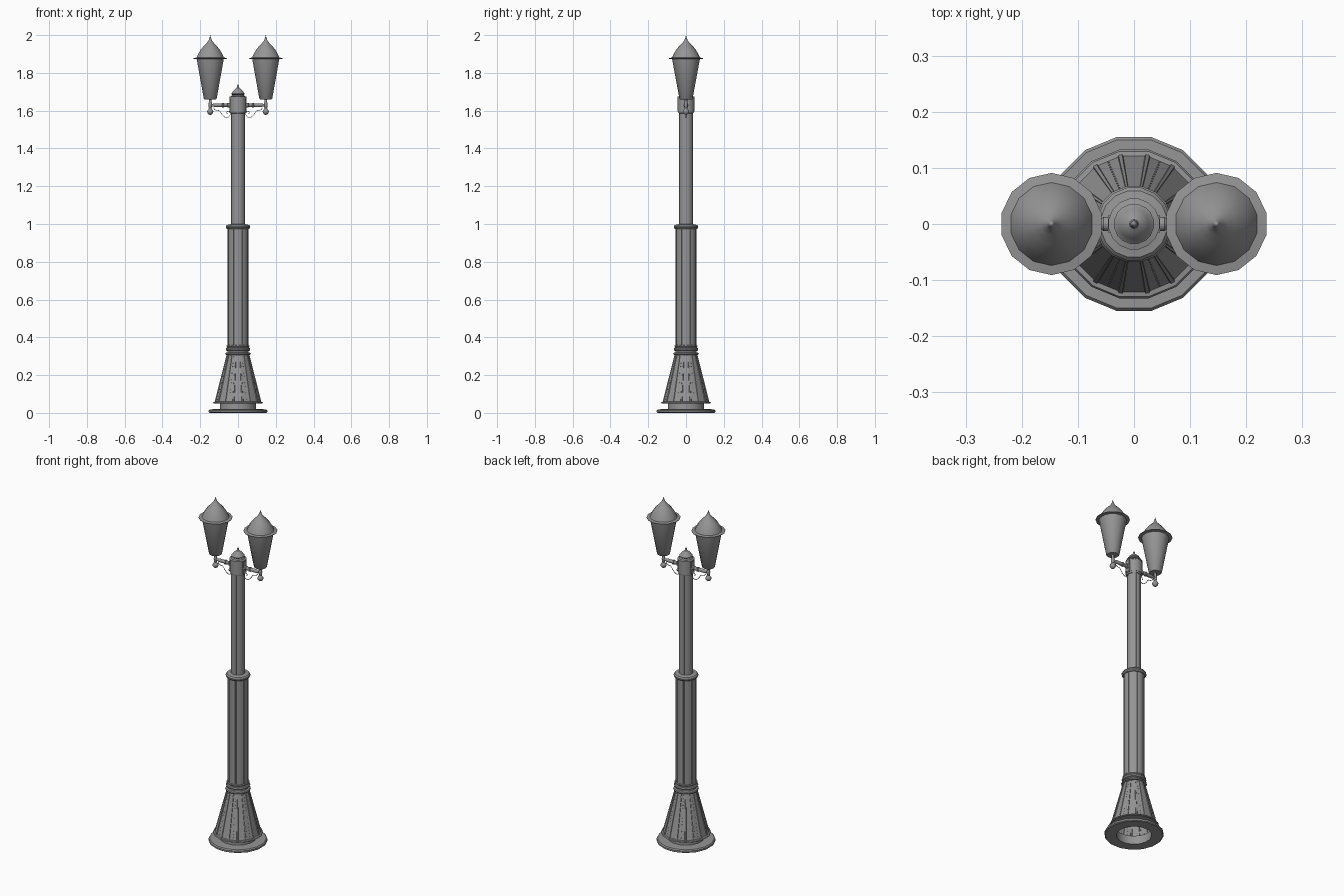
import bpy, bmesh, math
from mathutils import Matrix

if "Cube" in bpy.data.objects:
    bpy.data.objects.remove(bpy.data.objects["Cube"])

STEP = math.radians(22.5)
IRON = bpy.data.materials.new("dark_iron")
IRON.diffuse_color = (.3, .3, .3, 1)
IRON.use_nodes = True
IRON.node_tree.nodes["Principled BSDF"].inputs["Base Color"].default_value = IRON.diffuse_color


def finish(name, bm, matrix=None):
    bmesh.ops.remove_doubles(bm, verts=bm.verts, dist=1e-5)
    bmesh.ops.recalc_face_normals(bm, faces=bm.faces)
    mesh = bpy.data.meshes.new(name)
    bm.to_mesh(mesh)
    bm.free()
    if matrix:
        mesh.transform(matrix)
    mesh.materials.append(IRON)
    ob = bpy.data.objects.new(name, mesh)
    bpy.context.collection.objects.link(ob)
    bpy.ops.object.select_all(action='DESELECT')
    ob.select_set(True)
    bpy.context.view_layer.objects.active = ob
    bpy.ops.object.shade_smooth_by_angle(angle=math.radians(35))
    return ob


def lathe(name, profile, sides=16, start=STEP / 2, pattern=((0, 0),), matrix=None):
    """Revolve (radius, height) points; pattern = (step fraction, radius offset) for flutes and ribs."""
    bm = bmesh.new()
    rings = []
    for r, z in profile:
        ring = []
        for i in range(sides):
            for frac, dr in pattern:
                a = start + (i + frac) * math.tau / sides
                rr = max(r + dr, 0) if r > 0 else 0
                ring.append(bm.verts.new((rr * math.cos(a), rr * math.sin(a), z)))
        rings.append(ring)
    for lo, hi in zip(rings, rings[1:]):
        n = len(lo)
        for i in range(n):
            j = (i + 1) % n
            bm.faces.new((lo[i], lo[j], hi[j], hi[i]))
    return finish(name, bm, matrix)


def tube(name, pts, radius):
    cu = bpy.data.curves.new(name, 'CURVE')
    cu.dimensions = '3D'
    cu.bevel_depth = radius
    cu.bevel_resolution = 1
    cu.resolution_u = 5
    cu.materials.append(IRON)
    sp = cu.splines.new('BEZIER')
    sp.bezier_points.add(len(pts) - 1)
    for p, co in zip(sp.bezier_points, pts):
        p.co = co
        p.handle_left_type = p.handle_right_type = 'AUTO'
    ob = bpy.data.objects.new(name, cu)
    bpy.context.collection.objects.link(ob)
    return ob


# Hollow base plate with neck
lathe("base_plate", [(.094, .05), (.094, 0), (.153, 0), (.158, .004), (.158, .013),
                     (.153, .019), (.097, .02), (.097, .052)])

# Conical skirt: lower flange, ribbed cone
lathe("skirt_flange", [(.094, .05), (.131, .05), (.135, .053), (.132, .058), (.12, .06)])
lathe("ribbed_skirt", [(.126, .057), (.06, .312)],
      pattern=((-.07, 0), (.07, 0), (.1, -.003), (.9, -.003)))

# Rivet rows on the skirt panels
bm = bmesh.new()
for k in range(8):
    a = STEP * (2 * k + 1)
    for i in range(14):
        t = (i + .8) / 14.6
        r = (.123 - .066 * t) * math.cos(.4 * STEP)
        bmesh.ops.create_icosphere(bm, subdivisions=1, radius=.002, matrix=Matrix.Translation(
            (r * math.cos(a), r * math.sin(a), .057 + .255 * t)))
finish("skirt_rivets", bm)

# Mouldings above the skirt
lathe("lower_moulding", [(.05, .306), (.067, .308), (.069, .313), (.066, .318), (.057, .321),
                         (.057, .327), (.063, .33), (.066, .337), (.063, .344), (.058, .347),
                         (.061, .351), (.061, .356), (.048, .361)])

# Shafts with eight narrow grooves
groove = ((-.07, 0), (-.04, -.0035), (.04, -.0035), (.07, 0), (.29, 0), (.5, 0), (.71, 0))
lathe("lower_shaft", [(.055, .35), (.055, .982)], sides=8, start=STEP, pattern=groove)
lathe("shaft_collar", [(.048, .972), (.06, .974), (.066, .981), (.066, .988),
                       (.06, .995), (.046, .997), (.034, 1.0)])
lathe("upper_shaft", [(.038, .995), (.038, 1.6)], sides=8, start=STEP,
      pattern=[(f, d * .6) for f, d in groove])

# Head block and stepped cap
lathe("head_ring", [(.034, 1.585), (.041, 1.587), (.043, 1.594), (.043, 1.6)])
lathe("head_block", [(0, 1.596), (.045, 1.596), (.045, 1.668), (0, 1.668)])
lathe("head_cap", [(.04, 1.666), (.046, 1.668), (.046, 1.674), (.036, 1.677), (.032, 1.684),
                   (.036, 1.687), (.036, 1.692), (.031, 1.696), (.026, 1.705), (.016, 1.714),
                   (.008, 1.719), (.006, 1.724), (.006, 1.729), (.003, 1.735), (0, 1.74)])

for side, s in (("left", -1), ("right", 1)):
    # Socket plate on the head
    bm = bmesh.new()
    bmesh.ops.create_cube(bm, size=1, matrix=Matrix.Translation((s * .042, 0, 1.632))
                          @ Matrix.Diagonal((.008, .03, .068, 1)))
    finish(side + "_socket_plate", bm)

    # Horizontal turned arm
    along_x = Matrix.Translation((0, 0, 1.629)) @ Matrix.Rotation(s * math.pi / 2, 4, 'Y')
    lathe(side + "_arm", [(0, .035), (.013, .035), (.013, .054), (.01, .058), (.01, .074),
                          (.013, .077), (.013, .083), (.01, .086), (.01, .122),
                          (.008, .128), (.007, .147), (0, .147)], sides=12, matrix=along_x)

    # Thin scroll bracket under the arm
    path = [(.132, 1.617), (.118, 1.603), (.1, 1.6), (.083, 1.578), (.062, 1.564), (.045, 1.572),
            (.042, 1.588), (.052, 1.598), (.06, 1.59), (.054, 1.583)]
    tube(side + "_scroll", [(s * x, 0, z) for x, z in path], .0016)

    # Stem with ball finial below the lantern
    at = Matrix.Translation((s * .147, 0, 0))
    lathe(side + "_stem", [(0, 1.577), (.009, 1.581), (.015, 1.588), (.017, 1.595), (.015, 1.602),
                           (.009, 1.609), (.007, 1.613), (.009, 1.62), (.01, 1.63),
                           (.009, 1.64), (.007, 1.648), (.007, 1.67)],
          sides=12, matrix=at)

    # Tapered lantern body
    lathe(side + "_lantern_body", [(0, 1.66), (.031, 1.66), (.035, 1.664), (.074, 1.876)],
          sides=14, start=math.pi / 2, matrix=at)

    # Brim and bell-shaped roof with spike
    lathe(side + "_lantern_roof", [(.072, 1.873), (.091, 1.875), (.091, 1.878), (.074, 1.881),
                                   (.066, 1.899), (.053, 1.921), (.036, 1.942), (.02, 1.958),
                                   (.011, 1.969), (.005, 1.982), (0, 2.0)],
          sides=14, start=math.pi / 2, matrix=at)
